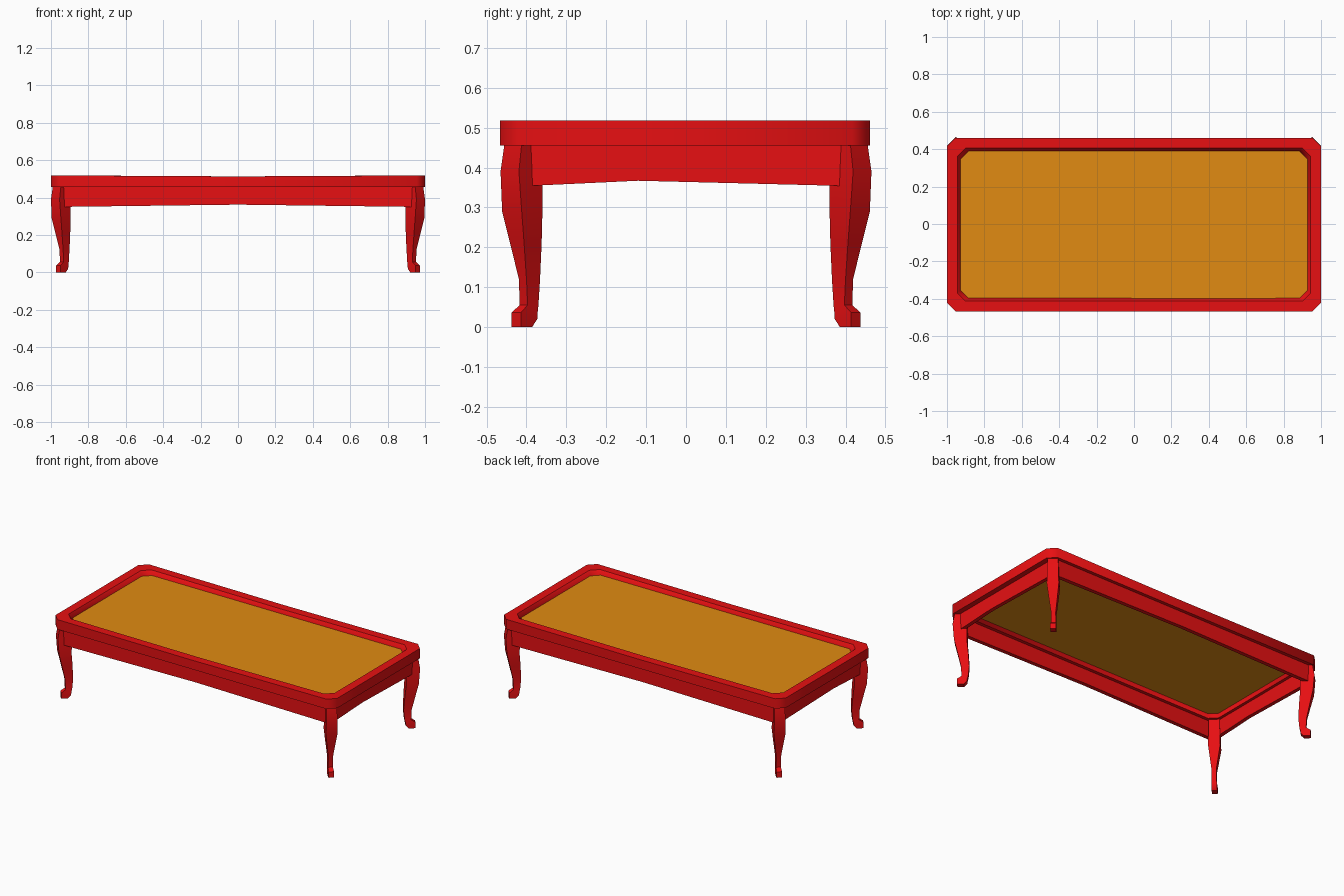
import bpy
import bmesh
import math

cube = bpy.data.objects.get("Cube")
if cube:
    bpy.data.objects.remove(cube, do_unlink=True)


def make_material(name, rgb):
    mat = bpy.data.materials.new(name)
    mat.use_nodes = True
    mat.diffuse_color = (*rgb, 1)
    mat.node_tree.nodes["Principled BSDF"].inputs["Base Color"].default_value = (*rgb, 1)
    return mat


red = make_material("red lacquer", (0.8, 0.005, 0.006))
amber = make_material("amber panel", (0.75, 0.26, 0.006))


def loft(name, loops, mat, capped=True):
    """Skin a row of equal loops; cap the ends, or join last to first."""
    bm = bmesh.new()
    rows = [[bm.verts.new(p) for p in loop] for loop in loops]
    pairs = list(zip(rows, rows[1:]))
    if capped:
        bm.faces.new(rows[0])
        bm.faces.new(rows[-1])
    else:
        pairs.append((rows[-1], rows[0]))
    for a, b in pairs:
        n = len(a)
        for i in range(n):
            j = (i + 1) % n
            bm.faces.new((a[i], a[j], b[j], b[i]))
    bmesh.ops.recalc_face_normals(bm, faces=bm.faces)
    mesh = bpy.data.meshes.new(name)
    bm.to_mesh(mesh)
    bm.free()
    mesh.materials.append(mat)
    mesh.shade_smooth()
    mesh.set_sharp_from_angle(angle=math.radians(47))
    obj = bpy.data.objects.new(name, mesh)
    bpy.context.collection.objects.link(obj)
    return obj


def clipped_rect(hx, hy, cut, z, sag=0.0):
    """Rectangle with clipped corners and a midpoint on each long side."""
    half = [(0, -hy), (hx - cut, -hy), (hx, cut - hy), (hx, hy - cut), (hx - cut, hy)]
    pts = half + [(-x, -y) for x, y in half]
    return [(x, y - 0.003, z - (sag if x == 0 else 0)) for x, y in pts]


# Table frame: outer wall, flat rim, sloped lip, inner wall
loft("top_frame", [
    clipped_rect(1.0, 0.464, 0.045, 0.455),
    clipped_rect(1.0, 0.464, 0.045, 0.518, 0.005),
    clipped_rect(0.945, 0.41, 0.045, 0.518, 0.005),
    clipped_rect(0.925, 0.391, 0.043, 0.488),
    clipped_rect(0.925, 0.391, 0.043, 0.455),
], red, capped=False)

# Recessed panel
loft("top_panel", [clipped_rect(0.93, 0.396, 0.045, z) for z in (0.485, 0.492)], amber)


# Aprons with a shallow arch along the lower edge
def apron(name, along_x, outer, inner, half, end_z, peak, peak_z):
    outline = [(-half, end_z), (peak, peak_z), (half, end_z), (half, 0.46), (-half, 0.46)]
    loops = [[(s, d, z) if along_x else (d, s, z) for s, z in outline]
             for d in (outer, inner)]
    loft(name, loops, red)


for label, side in (("front", -1), ("back", 1)):
    apron(label + "_apron", True, side * 0.44, side * 0.415, 0.945, 0.35, 0, 0.362)
for label, side in (("left", 1), ("right", -1)):
    apron(label + "_apron", False, side * 0.967, side * 0.943, 0.395, 0.354, -0.12, 0.367)

# Curved legs set diagonally: height, outer edge, side edge, inner edge
LEG = [
    (0.46, 0.455, 0.412, 0.36),
    (0.39, 0.465, 0.419, 0.36),
    (0.29, 0.461, 0.412, 0.36),
    (0.21, 0.441, 0.406, 0.362),
    (0.12, 0.419, 0.400, 0.366),
    (0.055, 0.417, 0.397, 0.37),
    (0.037, 0.437, 0.414, 0.372),
    (0.02, 0.437, 0.414, 0.373),
    (0.0, 0.437, 0.414, 0.386),
]
SHIFT = 0.535  # moves the corner from the short side to the long side

for fb, sy in (("front", -1), ("back", 1)):
    for lr, sx in (("left", 1), ("right", -1)):
        loops = []
        for z, outer, mid, inner in LEG:
            depth = mid - inner
            section = [(mid, outer), (outer, mid), (outer - depth, inner), (inner, outer - depth)]
            loops.append([(sx * (u + SHIFT), sy * v, z) for u, v in section])
        loft(f"{fb}_{lr}_leg", loops, red)
